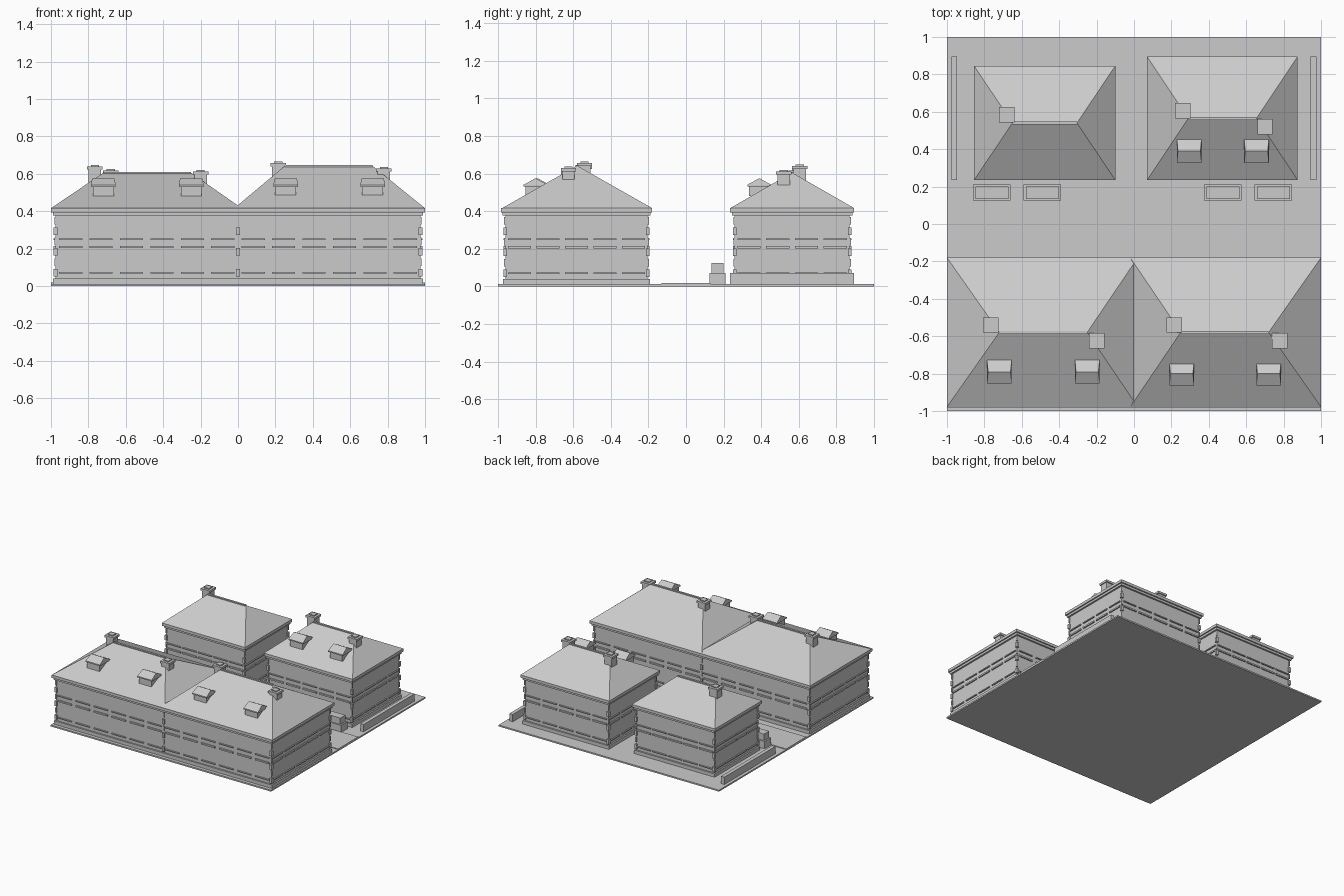
import bpy, bmesh
from mathutils import Vector

cube = bpy.data.objects.get("Cube")
if cube:
    bpy.data.objects.remove(cube, do_unlink=True)

GREY = 0.6
stone = bpy.data.materials.new("plain_grey")
stone.use_nodes = True
stone.diffuse_color = (GREY, GREY, GREY, 1)
stone.node_tree.nodes["Principled BSDF"].inputs["Base Color"].default_value = (GREY, GREY, GREY, 1)


def finish(name, bm):
    bmesh.ops.recalc_face_normals(bm, faces=bm.faces)
    mesh = bpy.data.meshes.new(name)
    bm.to_mesh(mesh)
    bm.free()
    mesh.materials.append(stone)
    ob = bpy.data.objects.new(name, mesh)
    bpy.context.collection.objects.link(ob)
    return ob


def add_box(bm, x0, x1, y0, y1, z0, z1):
    lo, size = Vector((x0, y0, z0)), Vector((x1 - x0, y1 - y0, z1 - z0))
    for v in bmesh.ops.create_cube(bm, size=1)["verts"]:
        v.co = lo + Vector([(c + 0.5) * s for c, s in zip(v.co, size)])


def box(name, *bounds):
    bm = bmesh.new()
    add_box(bm, *bounds)
    return finish(name, bm)


def hip_roof(name, x0, x1, y0, y1, z0, rx0, rx1, z1):
    """Four slopes meeting at a ridge along x; equal ends make a gable."""
    bm = bmesh.new()
    ym = (y0 + y1) / 2
    a, b, c, d = [bm.verts.new((x, y, z0)) for x, y in ((x0, y0), (x1, y0), (x1, y1), (x0, y1))]
    e, f = bm.verts.new((rx0, ym, z1)), bm.verts.new((rx1, ym, z1))
    for face in ((a, b, f, e), (c, d, e, f), (b, c, f), (d, a, e), (d, c, b, a)):
        bm.faces.new(face)
    return finish(name, bm)


def chimney(name, x, y, top):
    bm = bmesh.new()
    for r, z0, z1 in ((0.033, top - 0.16, top - 0.02), (0.041, top - 0.025, top - 0.008),
                      (0.022, top - 0.008, top)):
        add_box(bm, x - r, x + r, y - r, y + r, z0, z1)
    finish(name, bm)


def dormer(name, x, y):
    box(name + "_body", x - 0.056, x + 0.056, y - 0.055, y + 0.05, 0.48, 0.535)
    box(name + "_eaves", x - 0.066, x + 0.066, y - 0.064, y + 0.064, 0.53, 0.54)
    hip_roof(name + "_roof", x - 0.066, x + 0.066, y - 0.064, y + 0.064, 0.54,
             x - 0.06, x + 0.06, 0.575)


def trim(name, x0, x1, y0, y1, nx, ny):
    """Sills and lintels in rows on all four walls."""
    bm = bmesh.new()
    out, half = 0.01, 0.062
    for z, h in ((0.066, 0.008), (0.202, 0.012), (0.246, 0.008), (0.38, 0.012)):
        for i in range(nx):
            x = x0 + (i + 0.5) * (x1 - x0) / nx
            for y in (y0, y1):
                add_box(bm, x - half, x + half, y - out, y + out, z, z + h)
        for i in range(ny):
            y = y0 + (i + 0.5) * (y1 - y0) / ny
            for x in (x0, x1):
                add_box(bm, x - out, x + out, y - half, y + half, z, z + h)
    finish(name, bm)


def quoins(name, xs, ys):
    """Corner stones, long and short in turn."""
    bm = bmesh.new()
    for x in xs:
        for y in ys:
            for i in range(6):
                z = 0.05 + i * 0.056
                r = 0.006 if i % 2 else 0.01
                add_box(bm, x - r, x + r, y - r, y + r, z, z + 0.04)
    finish(name, bm)


def house(name, x0, x1, y0, y1, nx, ny):
    """Plinth, walls and stepped cornice; bounds are those of the eaves."""
    for part, inset, z0, z1 in (("plinth", 0.012, 0, 0.04), ("walls", 0.024, 0.03, 0.4),
                                ("lower_cornice", 0.01, 0.376, 0.396), ("cornice", 0, 0.393, 0.416)):
        box(f"{name}_{part}", x0 + inset, x1 - inset, y0 + inset, y1 - inset, z0, z1)
    i = 0.024
    trim(name + "_sills_and_lintels", x0 + i, x1 - i, y0 + i, y1 - i, nx, ny)
    quoins(name + "_quoins", (x0 + i, x1 - i), (y0 + i, y1 - i))


def ridge_cap(name, x0, x1, y, z):
    box(name, x0, x1, y - 0.008, y + 0.008, z - 0.012, z + 0.004)


# Ground and courtyard
box("ground", -1, 1, -1, 1, 0, 0.012)
box("courtyard_paving", -1, 1, -0.13, 0.13, 0.005, 0.018)

# Long front block of two joined houses
house("front_block", -1, 1, -0.985, -0.18, 12, 5)
quoins("front_block_middle_quoins", (0,), (-0.961, -0.204))

# Roofs: name, x0, x1, y0, y1, ridge x0, ridge x1, ridge z
ROOFS = (("front_right", -1, 0.02, -0.978, -0.18, -0.72, -0.25, 0.605),
         ("front_left", -0.02, 1, -0.978, -0.18, 0.25, 0.72, 0.642),
         ("back_right", -0.855, -0.1, 0.235, 0.845, -0.65, -0.305, 0.59),
         ("back_left", 0.07, 0.875, 0.235, 0.895, 0.29, 0.655, 0.605))
for name, x0, x1, y0, y1, r0, r1, z in ROOFS:
    if name.startswith("back"):
        house(name + "_house", x0, x1, y0, y1, 5, 4)
    hip_roof(name + "_roof", x0, x1, y0, y1, 0.416, r0, r1, z)
    ridge_cap(name + "_ridge", r0, r1, (y0 + y1) / 2, z)

# Chimneys
for i, (x, y, top) in enumerate(((-0.765, -0.54, 0.648), (-0.2, -0.625, 0.62), (0.215, -0.54, 0.665),
                                 (0.78, -0.625, 0.637), (-0.68, 0.585, 0.625), (0.26, 0.605, 0.648),
                                 (0.7, 0.52, 0.62))):
    chimney(f"chimney_{i + 1}", x, y, top)

# Dormers
for i, (x, y) in enumerate(((-0.72, -0.79), (-0.25, -0.79), (0.255, -0.80), (0.72, -0.80),
                            (0.295, 0.39), (0.655, 0.39))):
    dormer(f"dormer_{i + 1}", x, y)

# Hedges along both sides, and planters in the courtyard
for side, s in (("left", 1), ("right", -1)):
    box(side + "_hedge", s * 0.96 - 0.015, s * 0.96 + 0.015, 0.235, 0.895, 0.01, 0.072)
for i, x in enumerate((-0.76, -0.49, 0.475, 0.745)):
    box(f"planter_{i + 1}", x - 0.1, x + 0.1, 0.125, 0.21, 0.01, 0.072)
    box(f"planter_shrub_{i + 1}", x - 0.088, x + 0.088, 0.135, 0.2, 0.06, 0.125)
